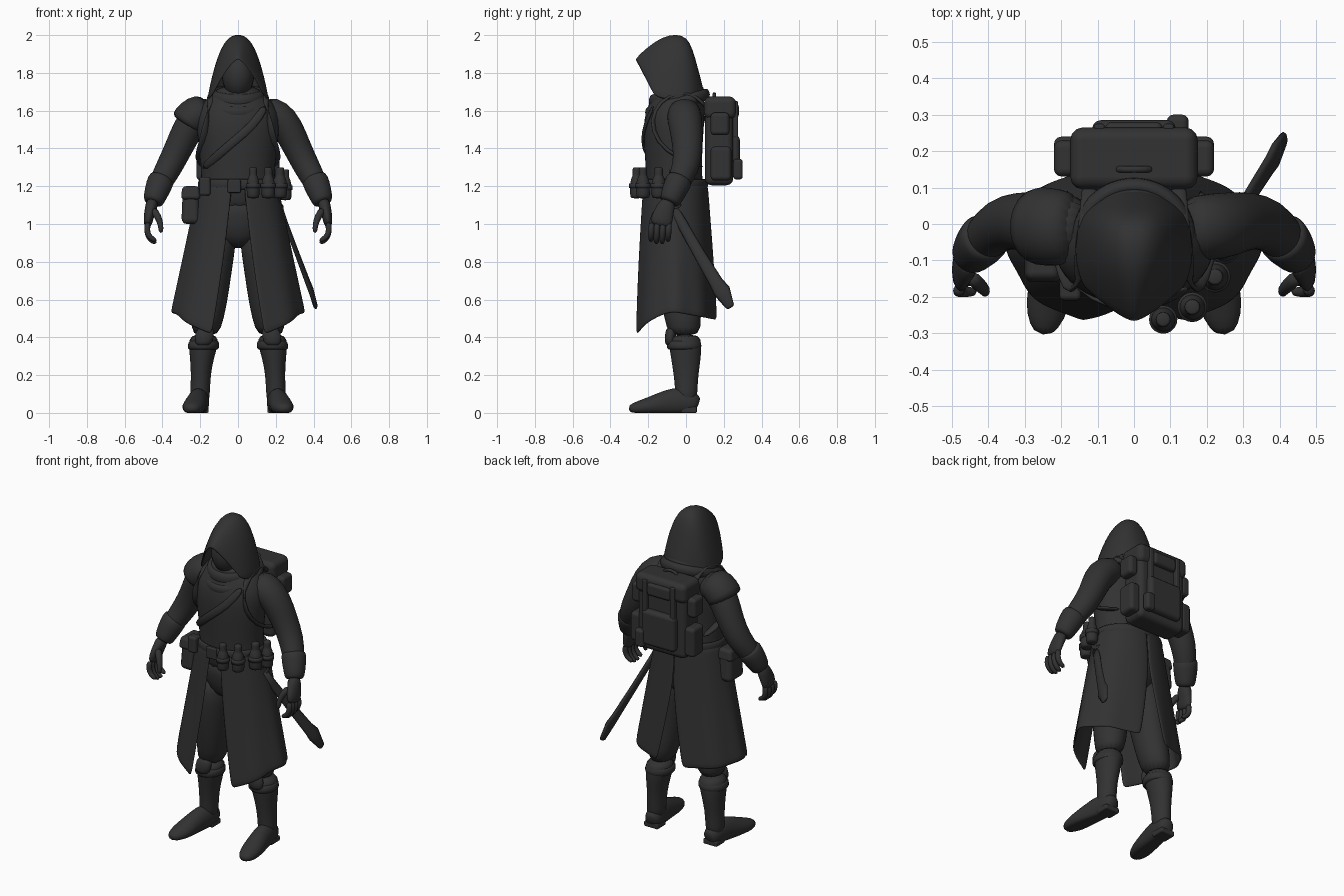
import bpy, bmesh, math
from mathutils import Vector

mat = bpy.data.materials.new("charcoal")
mat.diffuse_color = (0.032, 0.032, 0.032, 1)
X, Y = Vector((1, 0, 0)), Vector((0, 1, 0))


def finish(name, bm, mirror=False, sub=0, solid=0, bevel=0):
    bmesh.ops.recalc_face_normals(bm, faces=bm.faces)
    me = bpy.data.meshes.new(name)
    bm.to_mesh(me)
    bm.free()
    me.materials.append(mat)
    ob = bpy.data.objects.new(name, me)
    bpy.context.collection.objects.link(ob)
    me.shade_smooth()
    if mirror:
        m = ob.modifiers.new("mirror", 'MIRROR')
        m.use_mirror_merge = False
    if solid:
        m = ob.modifiers.new("thickness", 'SOLIDIFY')
        m.thickness, m.offset = solid, 0
    if bevel:
        m = ob.modifiers.new("bevel", 'BEVEL')
        m.width, m.segments = bevel, 3
        m.harden_normals = True
    if sub:
        ob.modifiers.new("smooth", 'SUBSURF').levels = sub
        ob.modifiers["smooth"].render_levels = sub
    return ob


def tube(name, pts, ref=X, n=16, mirror=False, level=False, closed=False, floor=False, sub=1):
    """Elliptical loft through (x, y, z, a, b) stations."""
    bm = bmesh.new()
    P = [Vector(p[:3]) for p in pts]
    k, rings = len(P), []
    for i, p in enumerate(pts):
        nxt = P[(i + 1) % k] if closed else P[min(i + 1, k - 1)]
        prv = P[i - 1] if closed else P[max(i - 1, 0)]
        t = Vector((0, 0, 1)) if level else (nxt - prv).normalized()
        u = (ref - t * ref.dot(t)).normalized()
        v = t.cross(u)
        ring = []
        for j in range(n):
            a = 2 * math.pi * j / n
            q = P[i] + u * (p[3] * math.cos(a)) + v * (p[-1] * math.sin(a))
            if floor:
                q.z = max(q.z, 0)
            ring.append(bm.verts.new(q))
        rings.append(ring)
    for i in range(k if closed else k - 1):
        A, B = rings[i], rings[(i + 1) % k]
        for j in range(n):
            bm.faces.new((A[j], A[(j + 1) % n], B[(j + 1) % n], B[j]))
    if not closed:
        bm.faces.new(rings[0])
        bm.faces.new(rings[-1])
    return finish(name, bm, mirror, sub)


def body(name, rows, **kw):
    """Level loft from rows of (z, half width, front y, back y)."""
    return tube(name, [(0, (f + b) / 2, z, w, (b - f) / 2) for z, w, f, b in rows], n=24, level=True, **kw)


def box(name, c, s, bevel=0.02, mirror=False, taper=1.0):
    bm = bmesh.new()
    bmesh.ops.create_cube(bm, size=1)
    for v in bm.verts:
        k = taper if v.co.z > 0 else 1
        v.co = Vector((c[0] + v.co.x * s[0] * k, c[1] + v.co.y * s[1] * k, c[2] + v.co.z * s[2]))
    return finish(name, bm, mirror, bevel=bevel)


def ball(name, c, s):
    bm = bmesh.new()
    bmesh.ops.create_uvsphere(bm, u_segments=24, v_segments=16, radius=1)
    for v in bm.verts:
        v.co = Vector([c[i] + v.co[i] * s[i] for i in range(3)])
    return finish(name, bm)


def grid(name, rows, mirror=False, solid=0.012):
    bm = bmesh.new()
    V = [[bm.verts.new(p) for p in r] for r in rows]
    for A, B in zip(V, V[1:]):
        for j in range(len(A) - 1):
            bm.faces.new((A[j], A[j + 1], B[j + 1], B[j]))
    return finish(name, bm, mirror, 1, solid)


def loop(name, rx, ry, cy, z, drop, a, b, ref=Vector((0, 0, 1))):
    """Closed band round the body, hanging lower in front."""
    pts = []
    for i in range(28):
        t = 2 * math.pi * i / 28
        pts.append((rx * math.sin(t), cy - ry * math.cos(t), z - drop * (1 + math.cos(t)) / 2, a, b))
    return tube(name, pts, ref=ref, n=8, closed=True)


# torso and hips
body("torso", [(1.04, .205, -.215, .10), (1.2, .198, -.21, .09), (1.3, .195, -.215, .085),
               (1.45, .215, -.225, .09), (1.56, .225, -.225, .1), (1.63, .20, -.2, .1),
               (1.69, .14, -.17, .09), (1.74, .08, -.14, .06)])
body("hips", [(.87, .06, -.12, .05), (.93, .15, -.18, .09), (1.05, .195, -.2, .1), (1.15, .195, -.2, .1)])

# hood: arches running from the peaked opening to the nape
apex = [(-.27, 1.87), (-.2, 1.935), (-.12, 1.988), (-.05, 2.0), (0, 1.985), (.03, 1.925),
        (.055, 1.83), (.08, 1.74), (.095, 1.67)]
base = [(.135, -.17, 1.685), (.145, -.15, 1.67), (.155, -.12, 1.66), (.16, -.08, 1.65), (.16, -.03, 1.64),
        (.15, .01, 1.64), (.13, .04, 1.63), (.1, .06, 1.63), (.06, .08, 1.63)]
power = [1.4, 1.8, 2.3, 2.5, 2.5, 2.5, 2.5, 2.5, 2.5]
rows = []
for (ay, az), (w, by, bz), q in zip(apex, base, power):
    row = []
    for j in range(-9, 10):
        s = j / 9
        f = abs(s) ** q
        row.append((w * s, ay + (by - ay) * f, az + (bz - az) * f))
    rows.append(row)
grid("hood", rows)
ball("head", (0, -.105, 1.79), (.085, .1, .125))

# cowl folds
loop("cowl_outer_fold", .15, .15, -.045, 1.685, .095, .035, .025)
loop("cowl_inner_fold", .125, .125, -.05, 1.70, .05, .04, .025)

# long coat skirt, split at front and back
rows = []
for i in range(13):
    f = i / 12
    a0 = .15 + .27 * f
    a1 = math.pi - max(0, f - .3) * .36
    row = []
    for j in range(25):
        t = a0 + (a1 - a0) * j / 24
        c = math.cos(t)
        hem = .53 - .14 * max(0, c) ** 2 - .04 * max(0, -c)
        r = 1 + .02 * f * math.sin(9 * t)
        ry = .17 + .06 * f if c > 0 else .165 + .055 * f
        row.append(((.205 + .14 * f) * math.sin(t) * r, -.055 - ry * c * r, 1.21 + (hem - 1.21) * f))
    rows.append(row)
grid("coat_skirt", rows, mirror=True)

# belt, buckle and chest strap
loop("belt", .203, .165, -.058, 1.21, 0, .03, .012)
box("belt_buckle", (-.02, -.228, 1.2), (.07, .02, .07), .008)
tube("chest_strap", [(.15, -.17, 1.63, .01, .025), (.08, -.22, 1.52, .01, .025), (-.02, -.232, 1.44, .01, .025),
                     (-.1, -.215, 1.37, .01, .025), (-.19, -.13, 1.29, .01, .025)], ref=Y, n=8)

# arms with bracers
tube("arm", [(.12, -.01, 1.61, .08, .085), (.21, -.01, 1.575, .092, .095), (.265, 0, 1.51, .085, .09),
             (.315, .01, 1.4, .075, .08), (.365, .002, 1.3, .072, .075), (.41, -.04, 1.22, .063, .063),
             (.45, -.085, 1.12, .045, .05)], mirror=True)
tube("bracer", [(.402, -.03, 1.245, .06, .06), (.407, -.035, 1.235, .075, .075), (.432, -.065, 1.17, .066, .066),
                (.448, -.085, 1.12, .056, .058), (.452, -.09, 1.11, .045, .045)], mirror=True)

# hands
tube("palm", [(.45, -.09, 1.13, .04, .035), (.462, -.11, 1.08, .05, .032), (.475, -.128, 1.03, .06, .026),
              (.478, -.135, .985, .056, .022)], ref=Y, mirror=True)
for i, y in enumerate((-.09, -.121, -.152, -.181)):
    e = .012 * (i in (1, 2))
    tube("finger", [(.476, y, 1.01, .018, .019), (.485, y - .003, .965, .018, .018),
                    (.468, y - .005, .927 - e, .017, .017), (.43, y - .005, .91 - e, .013, .013)],
         ref=Y, n=8, mirror=True)
tube("thumb", [(.452, -.14, 1.08, .024, .024), (.423, -.168, 1.04, .022, .02), (.408, -.182, .995, .018, .017),
               (.408, -.19, .95, .013, .012)], ref=Y, n=8, mirror=True)

# shoulder guard on one side
tube("shoulder_guard", [(-.15, -.01, 1.615, .08, .095), (-.215, -.01, 1.59, .1, .11), (-.26, -.005, 1.545, .1, .11),
                        (-.275, -.005, 1.52, .095, .105)])

# legs, boots and feet
tube("trouser_leg", [(.10, -.045, 1.0, .11, .13), (.127, -.05, .82, .105, .12), (.142, -.04, .65, .098, .11),
                     (.16, -.015, .5, .088, .1), (.175, -.01, .4, .072, .085)], mirror=True, level=True)
tube("boot_shaft", [(.18, -.005, .42, .075, .082), (.183, -.005, .36, .08, .088), (.19, 0, .3, .066, .082),
                    (.197, 0, .2, .052, .066), (.2, .002, .12, .054, .06), (.205, 0, .04, .052, .058)],
     mirror=True, level=True)
tube("boot_cuff", [(.18, -.01, .385, .075, .085), (.181, -.01, .375, .083, .092), (.184, -.01, .34, .088, .096),
                   (.184, -.01, .332, .07, .08)], mirror=True, level=True)
tube("knee_guard", [(.17, -.075, .46, .045, .03), (.18, -.085, .40, .055, .03), (.185, -.085, .35, .04, .025)],
     mirror=True, level=True)
tube("foot", [(.197, .065, .04, .03, .04), (.2, .045, .05, .052, .06), (.207, -.03, .06, .055, .08),
              (.218, -.1, .05, .056, .075), (.232, -.19, .035, .064, .05), (.243, -.255, .025, .055, .038),
              (.25, -.305, .02, .025, .02)], mirror=True, floor=True)
box("boot_heel", (.203, .015, .016), (.095, .085, .032), .008, mirror=True)

# hip bag, small pouch and bottles
box("hip_bag", (-.25, -.08, 1.09), (.1, .15, .18), .03, taper=.85)
box("hip_bag_flap", (-.25, -.085, 1.165), (.105, .155, .07), .02, taper=.85)
box("belt_pouch", (-.175, -.18, 1.2), (.06, .06, .1), .015)
for x, y, z, r in ((.08, -.262, 1.2, .036), (.16, -.228, 1.2, .038), (.222, -.145, 1.2, .04), (.25, -.07, 1.19, .036)):
    tube("flask", [(x, y, z - .065, r * .8, r * .8), (x, y, z - .055, r, r), (x, y, z + .03, r, r),
                   (x, y, z + .055, r * .6, r * .6), (x, y, z + .06, r * .6, r * .6),
                   (x, y, z + .095, r * .6, r * .6), (x, y, z + .1, r * .5, r * .5)], n=12, level=True)
    tube("flask_band", [(x, y, z - .01, r * 1.08, r * 1.08), (x, y, z + .015, r * 1.08, r * 1.08)],
         n=20, level=True, sub=0)

# sword with broad angled tip
tube("sword_blade", [(.225, -.07, 1.09, .012, .024), (.25, -.025, 1.01, .013, .028), (.31, .065, .85, .013, .031),
                     (.37, .16, .69, .014, .037), (.388, .19, .645, .014, .046), (.41, .232, .565, .012, .024),
                     (.413, .236, .558, .006, .016)], n=8, sub=0)
tube("sword_grip", [(.2, -.125, 1.17, .016, .018), (.225, -.07, 1.09, .015, .016)], n=12)
tube("sword_guard", [(.222, -.105, 1.06, .015, .015), (.232, -.02, 1.105, .015, .015)], n=10)

# backpack
box("pack_body", (0, .175, 1.43), (.33, .15, .45), .035)
box("pack_lid", (0, .18, 1.615), (.35, .17, .12), .035)
box("pack_front_pocket", (0, .25, 1.36), (.23, .07, .22), .025)
box("pack_top_pocket", (0, .25, 1.6), (.16, .06, .08), .02)
box("pack_side_pocket", (.185, .185, 1.32), (.07, .11, .18), .022, mirror=True)
box("pack_side_roll", (.19, .18, 1.53), (.06, .1, .12), .022, mirror=True)
box("pack_strap", (.095, .255, 1.49), (.028, .04, .32), .006, mirror=True)
box("hanging_pouch", (.12, .275, 1.29), (.06, .05, .11), .018)
tube("carry_handle", [(-.05, .15, 1.66, .01, .01), (-.035, .15, 1.69, .01, .01), (.035, .15, 1.69, .01, .01),
                      (.05, .15, 1.66, .01, .01)], ref=Y, n=8)
tube("shoulder_strap", [(.12, .12, 1.6, .012, .024), (.125, .06, 1.68, .012, .024), (.135, -.05, 1.7, .012, .024),
                        (.15, -.14, 1.65, .012, .024), (.165, -.19, 1.55, .012, .024),
                        (.185, -.15, 1.43, .012, .024), (.215, -.05, 1.35, .012, .024),
                        (.18, .1, 1.3, .012, .024)], ref=Vector((0, .3, 1)), n=8, mirror=True)
